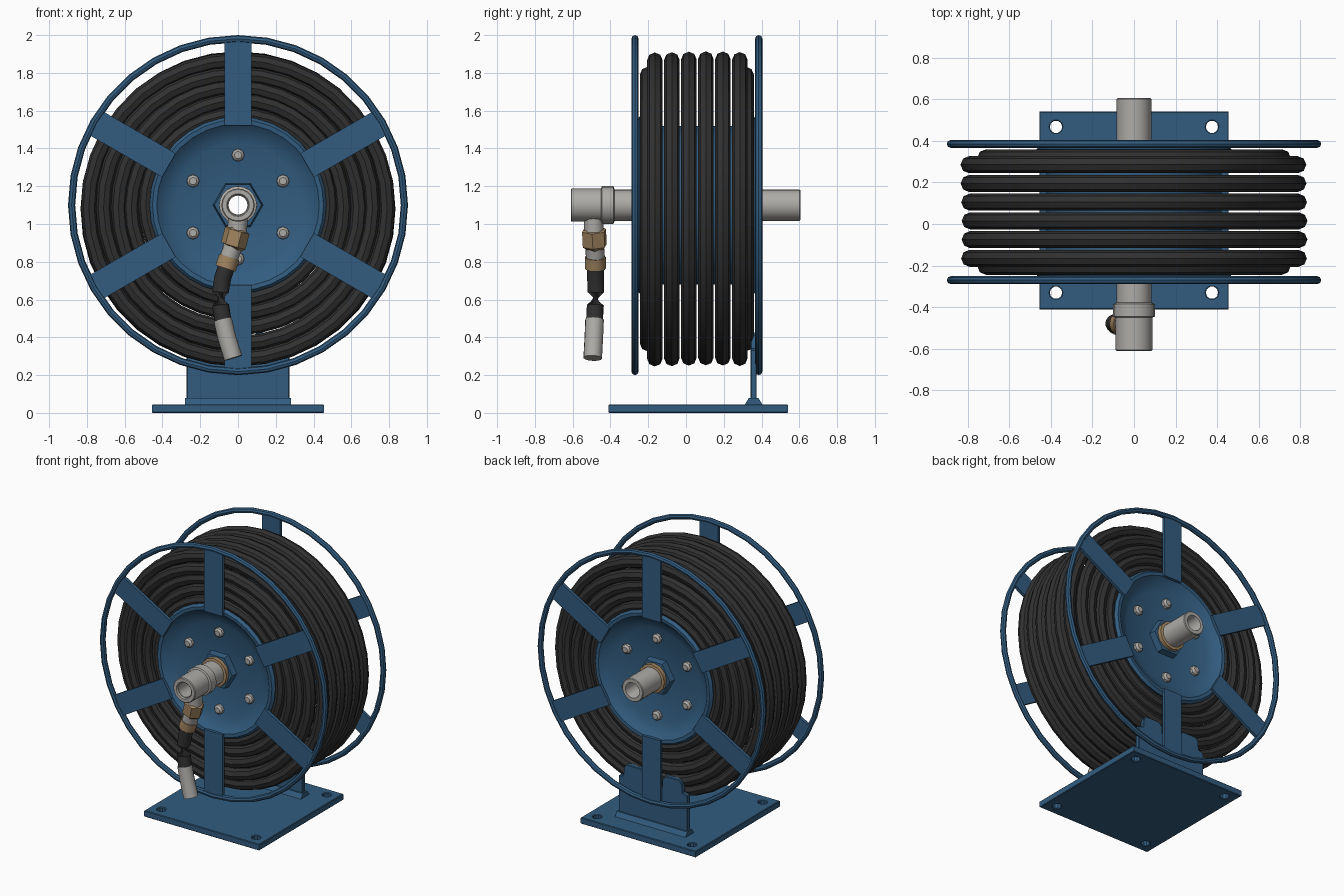
import bpy, bmesh, math
from mathutils import Vector, Matrix

if "Cube" in bpy.data.objects:
    bpy.data.objects.remove(bpy.data.objects["Cube"])

AXIS = 1.1      # height of the reel axle
MID = 0.0575    # y of the reel's middle plane


def material(name, rgb):
    m = bpy.data.materials.new(name)
    m.diffuse_color = (*rgb, 1)
    m.use_nodes = True
    m.node_tree.nodes["Principled BSDF"].inputs["Base Color"].default_value = m.diffuse_color
    return m


BLUE = material("blue_paint", (0.032, 0.108, 0.215))
BLACK = material("black_rubber", (0.03, 0.03, 0.03))
GREY = material("grey_metal", (0.42, 0.41, 0.39))
BRASS = material("brass", (0.36, 0.235, 0.12))


def finish(name, bm, mat, angle=35):
    bmesh.ops.recalc_face_normals(bm, faces=bm.faces)
    me = bpy.data.meshes.new(name)
    bm.to_mesh(me)
    bm.free()
    me.materials.append(mat)
    ob = bpy.data.objects.new(name, me)
    bpy.context.collection.objects.link(ob)
    bpy.ops.object.select_all(action='DESELECT')
    ob.select_set(True)
    bpy.context.view_layer.objects.active = ob
    bpy.ops.object.shade_smooth_by_angle(angle=math.radians(angle))
    return ob


def lathe(name, profile, mat, n=32, zc=AXIS, wobble=0.0, phase=0.0):
    """Revolve a closed (radius, y) profile around the axle."""
    bm = bmesh.new()
    rings = []
    for i in range(n):
        a = 2 * math.pi * i / n
        d = wobble * math.sin(3 * a + phase)
        rings.append([bm.verts.new(((r + d) * math.cos(a), y, zc + (r + d) * math.sin(a)))
                      for r, y in profile])
    k = len(profile)
    for i in range(n):
        p, q = rings[i], rings[(i + 1) % n]
        for j in range(k):
            bm.faces.new((p[j], q[j], q[(j + 1) % k], p[(j + 1) % k]))
    return finish(name, bm, mat)


def circle(r, y, s, n=8):
    return [(r + s * math.cos(2 * math.pi * i / n), y + s * math.sin(2 * math.pi * i / n))
            for i in range(n)]


def sweep(name, pts, radii, mat, n=12):
    """Capped round tube through points."""
    pts = [Vector(p) for p in pts]
    bm = bmesh.new()
    rings = []
    for i, p in enumerate(pts):
        t = pts[min(i + 1, len(pts) - 1)] - pts[max(i - 1, 0)]
        q = t.to_track_quat('Z', 'X')
        r = radii[i] if isinstance(radii, (list, tuple)) else radii
        rings.append([bm.verts.new(p + q @ Vector((r * math.cos(2 * math.pi * j / n),
                                                   r * math.sin(2 * math.pi * j / n), 0)))
                      for j in range(n)])
    for p, q in zip(rings, rings[1:]):
        for j in range(n):
            bm.faces.new((p[j], p[(j + 1) % n], q[(j + 1) % n], q[j]))
    bm.faces.new(rings[0])
    bm.faces.new(rings[-1])
    return finish(name, bm, mat)


def box(name, size, matrix, mat, top=1.0):
    bm = bmesh.new()
    bmesh.ops.create_cube(bm, size=1)
    for v in bm.verts:
        if v.co.z > 0:
            v.co.y *= top
        v.co = matrix @ Vector([c * s for c, s in zip(v.co, size)])
    return finish(name, bm, mat)


def plate(name, loops, thickness, mat, matrix, bevel=0.004):
    """Flat plate from outlines; inner outlines become holes."""
    cu = bpy.data.curves.new(name, 'CURVE')
    cu.dimensions = '2D'
    cu.fill_mode = 'BOTH'
    cu.extrude = thickness / 2 - bevel
    cu.bevel_depth = bevel
    cu.bevel_resolution = 0
    cu.offset = -bevel
    for loop in loops:
        sp = cu.splines.new('POLY')
        sp.points.add(len(loop) - 1)
        for p, (x, y) in zip(sp.points, loop):
            p.co = (x, y, 0, 1)
        sp.use_cyclic_u = True
    tmp = bpy.data.objects.new(name, cu)
    bpy.context.collection.objects.link(tmp)
    me = bpy.data.meshes.new_from_object(tmp)
    bpy.data.objects.remove(tmp)
    bm = bmesh.new()
    bm.from_mesh(me)
    bpy.data.meshes.remove(me)
    bmesh.ops.remove_doubles(bm, verts=bm.verts, dist=0.0001)
    bm.transform(matrix)
    return finish(name, bm, mat)


# Base plate with four bolt holes
outline = [(-0.455, -0.41), (0.455, -0.41), (0.455, 0.54), (-0.455, 0.54)]
holes = [[(x + 0.03 * math.cos(a * math.pi / 5), y + 0.03 * math.sin(a * math.pi / 5))
          for a in range(10)] for x in (-0.375, 0.375) for y in (-0.33, 0.467)]
plate("base_plate", [outline] + holes, 0.045, BLUE, Matrix.Translation((0, 0, 0.0225)))

# Rear post with two rounded ears, and its weld at the foot
half = [(0.272, 0.04), (0.272, 0.33), (0.235, 0.34), (0.23, 0.40), (0.21, 0.425),
        (0.10, 0.425), (0.075, 0.40), (0.07, 0.33)]
post = half + [(-x, z) for x, z in reversed(half)]
plate("rear_post", [post], 0.032, BLUE,
      Matrix.Translation((0, 0.358, 0)) @ Matrix.Rotation(math.pi / 2, 4, 'X'))
box("post_weld", (0.56, 0.095, 0.035), Matrix.Translation((0, 0.358, 0.06)), BLUE, top=0.55)

# Both reel sides: rim, spokes, dished hub, boss, nut and bolts
dish = [(0.08, -0.20), (0.33, -0.205), (0.40, -0.235), (0.43, -0.262), (0.453, -0.264),
        (0.468, -0.245), (0.458, -0.225), (0.42, -0.215), (0.42, -0.18), (0.08, -0.18)]
for side in ("front", "back"):
    def Y(y):
        return y if side == "front" else 2 * MID - y
    lathe(side + "_rim", circle(0.881, Y(-0.27), 0.019), BLUE, n=36)
    lathe(side + "_hub_dish", [(r, Y(y)) for r, y in dish], BLUE, n=32)
    lathe(side + "_hub_boss", [(r, Y(y)) for r, y in
                               ((0.08, -0.19), (0.135, -0.19), (0.125, -0.245), (0.08, -0.25))],
          BLUE, n=6)
    lathe(side + "_axle_nut", [(r, Y(y)) for r, y in
                               ((0.075, -0.23), (0.102, -0.23), (0.102, -0.275), (0.075, -0.28))],
          BRASS, n=12)
    for k in range(6):
        a = math.radians(30 + 60 * k)
        turn = Matrix.Translation((0, 0, AXIS)) @ Matrix.Rotation(-a, 4, 'Y')
        box(f"{side}_spoke_{k}", (0.455, 0.022, 0.145),
            turn @ Matrix.Translation((0.65, Y(-0.268), 0)), BLUE)
        x, z = 0.275 * math.cos(a), AXIS - 0.01 + 0.275 * math.sin(a)
        sweep(f"{side}_bolt_{k}", [(x, Y(-0.195), z), (x, Y(-0.222), z), (x, Y(-0.235), z)],
              [0.035, 0.033, 0.02], GREY, n=8)

# Drum between the hubs
lathe("drum", [(0.40, -0.19), (0.42, -0.19), (0.42, 0.305), (0.40, 0.305)], BLUE)

# Wound hose: outer layer, then the stacked turns at both ends
for i in range(6):
    y = -0.165 + 0.09 * i
    lathe(f"hose_outer_turn_{i}", circle(0.79, y, 0.041), BLACK, n=36, zc=1.08,
          wobble=0.003, phase=i)
for i, r in enumerate((0.712, 0.637, 0.562, 0.487)):
    for y in (-0.203, 0.318):
        lathe(f"hose_end_turn_{i}", circle(r, y, 0.041), BLACK, n=36, zc=1.083 + 0.004 * i,
              wobble=0.004, phase=2 * i)

# Hollow axle pipe, with the swivel body and collar at the front
lathe("axle_pipe", [(0.05, -0.60), (0.083, -0.60), (0.083, 0.60), (0.079, 0.605),
                    (0.055, 0.605), (0.05, 0.59)], GREY, n=20)
lathe("swivel_body", [(0.052, -0.595), (0.06, -0.61), (0.083, -0.61), (0.088, -0.605),
                      (0.088, -0.45), (0.1, -0.445), (0.1, -0.385), (0.085, -0.378),
                      (0.052, -0.378)], GREY, n=20)

# Inlet: neck, brass fittings, hose tail and end sleeve
sweep("inlet_neck", [(0.0, -0.49, 1.045), (-0.005, -0.487, 0.95)], 0.052, GREY)
sweep("inlet_nut", [(0.0, -0.487, 0.975), (-0.004, -0.487, 0.965), (-0.025, -0.483, 0.885),
                    (-0.03, -0.483, 0.875)], [0.05, 0.068, 0.068, 0.05], BRASS, n=6)
sweep("inlet_sleeve", [(-0.026, -0.483, 0.885), (-0.052, -0.48, 0.81)], 0.05, GREY)
sweep("inlet_ferrule", [(-0.046, -0.48, 0.825), (-0.066, -0.48, 0.765)], 0.056, BRASS)
sweep("inlet_hose", [(-0.06, -0.48, 0.78), (-0.082, -0.478, 0.71), (-0.093, -0.478, 0.64),
                     (-0.092, -0.48, 0.57), (-0.078, -0.485, 0.48)], 0.045, BLACK)
sweep("inlet_end_sleeve", [(-0.082, -0.484, 0.495), (-0.06, -0.488, 0.40),
                           (-0.026, -0.494, 0.29)], 0.05, GREY)
